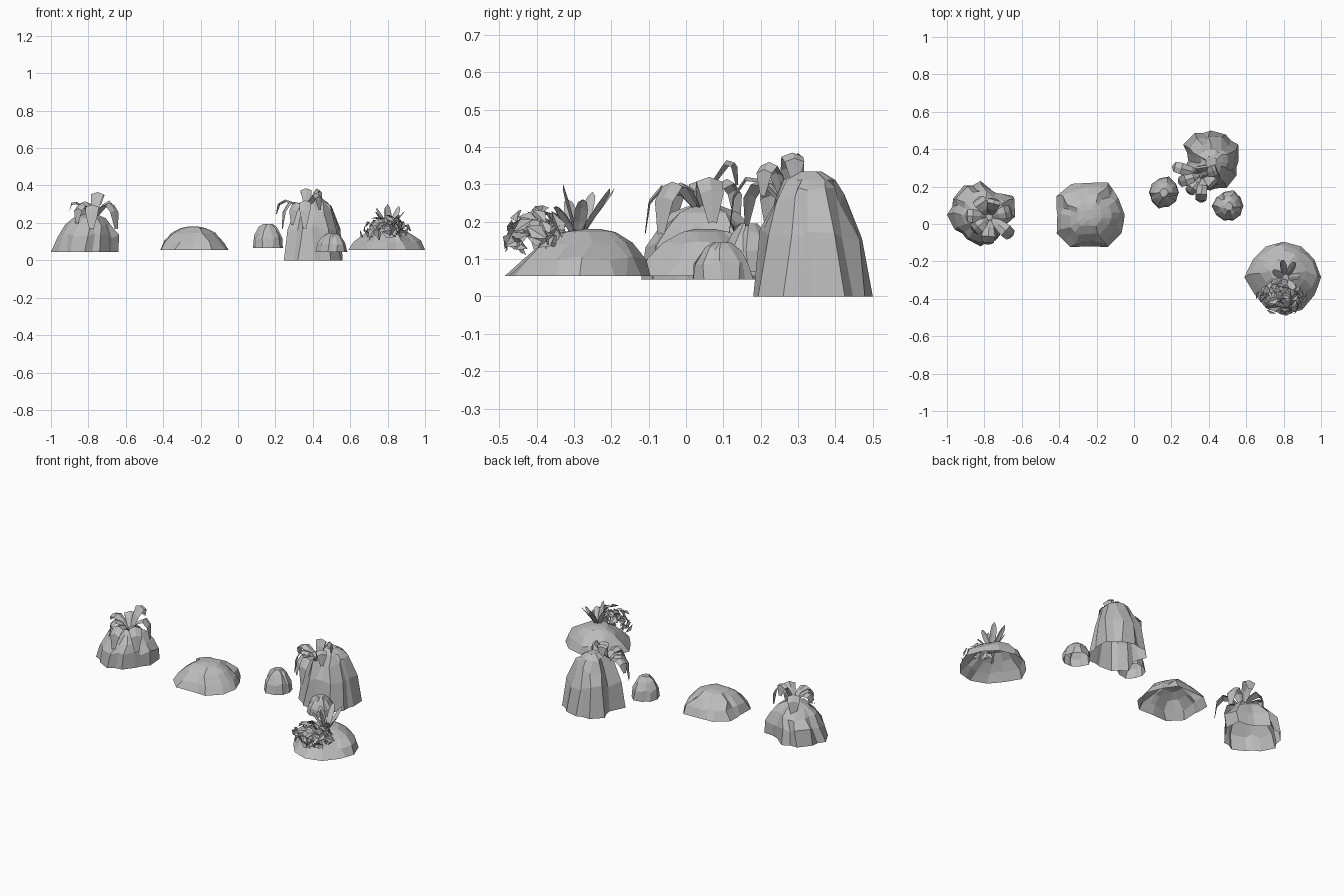
import bpy
import bmesh
import random
from math import sin, cos, pi, radians
from mathutils import Vector, Matrix

cube = bpy.data.objects.get("Cube")
if cube:
    bpy.data.objects.remove(cube, do_unlink=True)

grey = bpy.data.materials.new("stone grey")
grey.use_nodes = True
colour = (0.5, 0.5, 0.5, 1)
grey.diffuse_color = colour
grey.node_tree.nodes["Principled BSDF"].inputs["Base Color"].default_value = colour


def finish(name, bm):
    """Turn a bmesh into a flat shaded object."""
    mesh = bpy.data.meshes.new(name)
    bm.to_mesh(mesh)
    bm.free()
    mesh.materials.append(grey)
    obj = bpy.data.objects.new(name, mesh)
    bpy.context.collection.objects.link(obj)
    return obj


def rock(name, centre, low, high, radii, profile, lean=(0, 0), crease=0.9, seed=1):
    """Open-bottomed shell: outline radii in hundredths, scaled up a profile, creased between lobes."""
    rng = random.Random(seed)
    bm = bmesh.new()
    outline = []
    for i, r in enumerate(radii):
        following = radii[(i + 1) % len(radii)]
        outline.append((r / 100, i))
        if i % 2:
            outline.append(((r + following) / 200 * crease, i + rng.uniform(0.35, 0.65)))
    n = len(outline)
    rings = []
    for level, (scale, height) in enumerate(profile):
        wobble = 0.07 if level else 0
        ring = []
        for r, step in outline:
            d = r * scale * (1 + rng.uniform(-wobble, wobble))
            a = 2 * pi * (step + rng.uniform(-wobble, wobble) * 3) / len(radii)
            z = low + (high - low) * (height + rng.uniform(-wobble, wobble) * (height < 0.9))
            ring.append(bm.verts.new((centre[0] + lean[0] * height + d * cos(a),
                                      centre[1] + lean[1] * height + d * sin(a), z)))
        rings.append(ring)
    for lower, upper in zip(rings, rings[1:]):
        for i in range(n):
            j = (i + 1) % n
            bm.faces.new((lower[i], lower[j], upper[j], upper[i]))
    bm.faces.new(rings[-1])
    return finish(name, bm)


def blade(bm, base, azimuth, reach, rise, fall, widths):
    """Folded leaf strip arching outward from its base and steepening to the tip."""
    out = Vector((cos(radians(azimuth)), sin(radians(azimuth)), 0))
    side = Vector((-out.y, out.x, 0))
    rows = []
    last = len(widths) - 1
    for k, w in enumerate(widths):
        t = k / last
        p = Vector(base) + out * reach * sin(t * pi / 2) + Vector((0, 0, rise * t - fall * t * t))
        dip = Vector((0, 0, -w * 0.35))
        rows.append([bm.verts.new(q) for q in (p - side * w + dip, p, p + side * w + dip)])
    for a, b in zip(rows, rows[1:]):
        for i in range(2):
            bm.faces.new((a[i], a[i + 1], b[i + 1], b[i]))


def plant(name, base, leaves, widths):
    bm = bmesh.new()
    for azimuth, reach, rise, fall in leaves:
        blade(bm, base, azimuth, reach, rise, fall, widths)
    return finish(name, bm)


# Rock profiles as (radius scale, height fraction)
mound = [(1, 0), (0.93, 0.42), (0.74, 0.7), (0.5, 0.9), (0.2, 1)]
flat = [(1, 0), (0.84, 0.38), (0.61, 0.7), (0.36, 0.94), (0.15, 1)]
column = [(1, 0), (0.83, 0.5), (0.6, 0.8), (0.42, 0.93), (0.2, 1)]
pebble = [(1, 0), (0.9, 0.45), (0.6, 0.82), (0.28, 1)]

# Rocks
rock("right_mound", (-0.82, 0.05), 0.045, 0.245,
     [18, 20, 14, 18, 18, 17, 18, 16, 15, 17, 16, 15], mound, (0.03, 0), 0.9, 3)
rock("low_rock", (-0.24, 0.05), 0.055, 0.18,
     [19, 18, 20, 17, 19, 20, 17, 20, 20, 17, 20, 20], flat, (0, 0), 0.97, 5)
rock("small_rock_right", (0.16, 0.168), 0.065, 0.195,
     [8, 8, 9, 8, 8, 8, 8, 9, 8, 8], pebble, (0, 0), 0.93, 7)
rock("tall_rock", (0.41, 0.34), 0, 0.335,
     [15, 17, 16, 16, 17, 17, 12, 19, 18, 16, 17, 16], column, (0, -0.01), 0.92, 9)
rock("small_rock_left", (0.505, 0.095), 0.045, 0.145,
     [8, 8, 9, 8, 8, 9, 8, 8, 8, 8], pebble, (0, 0), 0.93, 11)
rock("left_mound", (0.8, -0.285), 0.055, 0.18,
     [20, 19, 19, 19, 19, 19, 21, 18, 19, 20, 20, 19], flat, (0, 0.03), 0.97, 13)

# Arching broad-leaved plants
plant("right_mound_plant", (-0.77, 0.04, 0.22), [
    (-42, 0.16, 0.4, 0.45), (15, 0.12, 0.42, 0.44), (75, 0.1, 0.5, 0.42),
    (125, 0.12, 0.4, 0.42), (178, 0.13, 0.32, 0.27), (220, 0.12, 0.36, 0.38),
    (265, 0.15, 0.36, 0.41)], [0.01, 0.027, 0.036, 0.033, 0.012])
plant("tall_rock_plant", (0.37, 0.265, 0.25), [
    (165, 0.17, 0.3, 0.3), (198, 0.14, 0.34, 0.42), (232, 0.13, 0.3, 0.36),
    (265, 0.15, 0.36, 0.44), (318, 0.09, 0.42, 0.4), (20, 0.08, 0.49, 0.44),
    (100, 0.05, 0.48, 0.42)], [0.01, 0.024, 0.031, 0.028, 0.008])

# Upright pointed tuft
plant("grass_tuft", (0.81, -0.29, 0.15), [
    (az, reach, rise, 0.13) for az, reach, rise in
    ((10, 0.08, 0.24), (60, 0.1, 0.27), (100, 0.1, 0.27), (150, 0.08, 0.26),
     (200, 0.08, 0.24), (255, 0.04, 0.28), (310, 0.08, 0.22))],
    [0.009, 0.017, 0.018, 0.012, 0.001])

# Leafy bush of creased leaves spilling over the mound
rng = random.Random(4)
bush = bmesh.new()
for _ in range(60):
    az = rng.uniform(0, 2 * pi)
    up = rng.uniform(-0.3, 1)
    ring = (1 - up * up) ** 0.5
    direction = Vector((cos(az) * ring, sin(az) * ring, up))
    spot = Vector((0.785, -0.395, 0.155)) + Vector(
        (direction.x * 0.13, direction.y * 0.09, direction.z * 0.08)) * rng.uniform(0.6, 1)
    turn = direction.to_track_quat('Z', 'Y').to_matrix().to_4x4()
    turn = turn @ Matrix.Rotation(rng.uniform(0, 2 * pi), 4, 'Z') @ Matrix.Rotation(rng.uniform(-0.6, 0.6), 4, 'X')
    size = rng.uniform(0.026, 0.04)
    tail, right, tip, left = [bush.verts.new(spot + turn.to_3x3() @ Vector(c) * size) for c in
                              ((0, -1, 0), (0.6, 0.1, 0.25), (0, 1.1, 0), (-0.6, 0.1, 0.25))]
    bush.faces.new((tail, right, tip))
    bush.faces.new((tail, tip, left))
finish("leafy_bush", bush)
